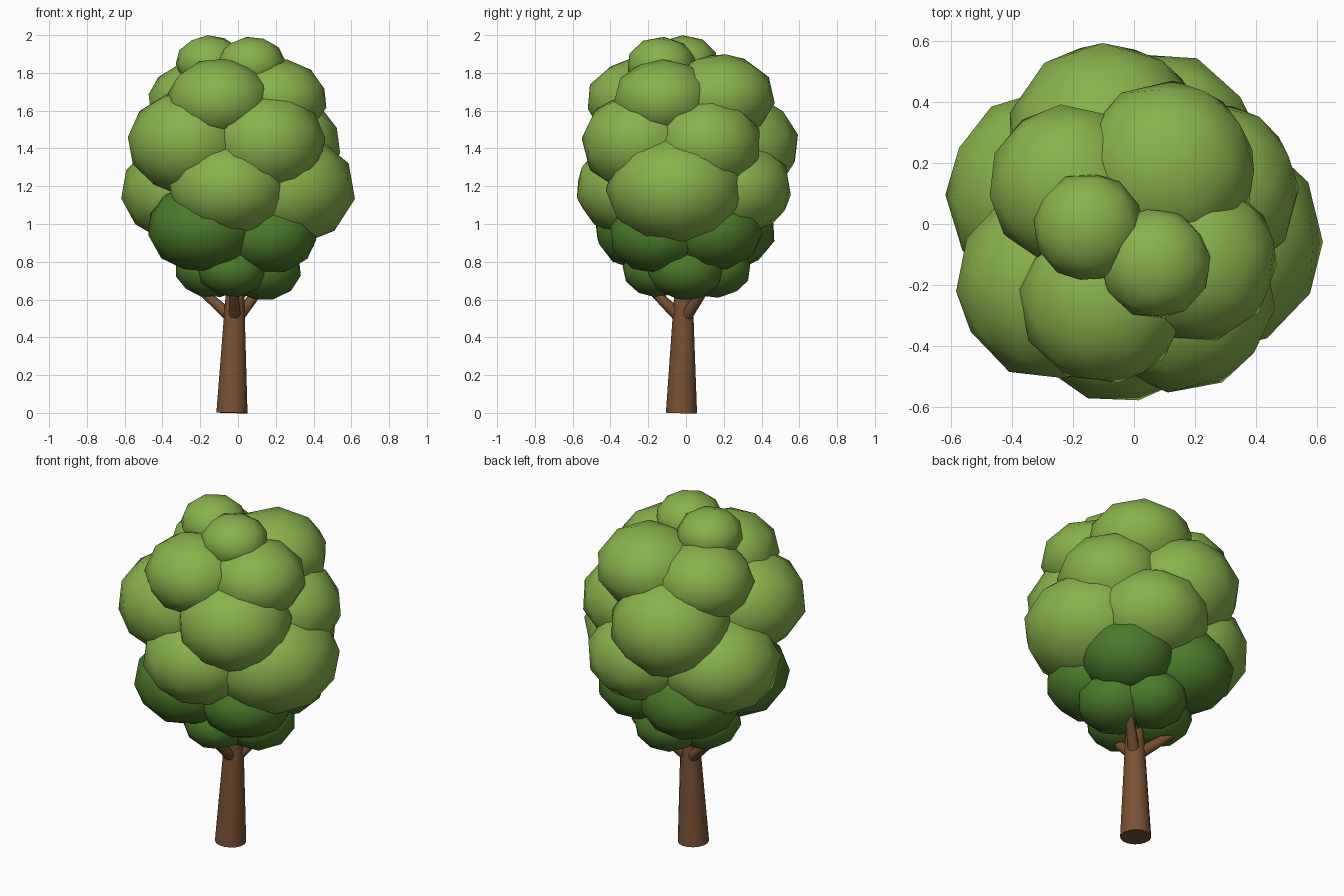
import bpy, bmesh, math, random
from mathutils import Vector, Euler, Matrix

if "Cube" in bpy.data.objects:
    bpy.data.objects.remove(bpy.data.objects["Cube"])

random.seed(4)


def material(name, rgb):
    m = bpy.data.materials.new(name)
    m.diffuse_color = (*rgb, 1)
    m.use_nodes = True
    m.node_tree.nodes["Principled BSDF"].inputs["Base Color"].default_value = m.diffuse_color
    return m


LEAF = material("light_leaf_green", (0.245, 0.445, 0.072))
SHADE = material("deep_leaf_green", (0.072, 0.197, 0.024))
BARK = material("bark_brown", (0.19, 0.083, 0.035))
SWELL = 1.035  # makes up for the coarse facets


def finish(name, bm, mat, angle=60):
    me = bpy.data.meshes.new(name)
    bm.to_mesh(me)
    bm.free()
    me.materials.append(mat)
    ob = bpy.data.objects.new(name, me)
    bpy.context.collection.objects.link(ob)
    bpy.ops.object.select_all(action='DESELECT')
    ob.select_set(True)
    bpy.context.view_layer.objects.active = ob
    bpy.ops.object.shade_smooth_by_angle(angle=math.radians(angle))
    return ob


def limb(name, start, end, r1, r2, sides):
    """Tapered round limb between two points."""
    a, b = Vector(start), Vector(end)
    d = b - a
    mat = Matrix.Translation((a + b) / 2) @ d.to_track_quat('Z', 'Y').to_matrix().to_4x4()
    bm = bmesh.new()
    bmesh.ops.create_cone(bm, cap_ends=True, segments=sides, radius1=r1, radius2=r2,
                          depth=d.length, matrix=mat)
    return finish(name, bm, BARK)


def clump(name, x, y, z, r, flat, mat):
    """Low-poly leaf clump, turned at random so facets differ, then flattened."""
    turn = Euler([random.uniform(0, 6.28) for _ in range(3)]).to_matrix().to_4x4()
    squash = Matrix.Diagonal((1, 1, flat, 1))
    bm = bmesh.new()
    bmesh.ops.create_icosphere(bm, subdivisions=2, radius=r * SWELL,
                               matrix=Matrix.Translation((x, y, z)) @ squash @ turn)
    return finish(name, bm, mat)


# Trunk and three short branches
limb("trunk", (-0.032, -0.024, 0), (-0.014, -0.012, 0.72), 0.084, 0.045, 16)
fork = (-0.016, -0.015, 0.49)
for i, tip in enumerate([(-0.22, 0.09, 0.67), (0.13, 0.11, 0.67), (-0.025, -0.2, 0.67)]):
    limb(f"branch_{i + 1}", fork, tip, 0.035, 0.022, 10)

# Crown: tiers of clumps, each tier with its flattening (x, y, z, radius)
TIERS = {
    "top_clump": (LEAF, 0.8, [
        (-0.15, -0.01, 1.855, 0.175), (0.07, -0.13, 1.845, 0.178)]),
    "upper_clump": (LEAF, 0.8, [
        (0.11, 0.18, 1.67, 0.283), (-0.21, 0.125, 1.65, 0.26),
        (-0.1, -0.25, 1.655, 0.27), (0.205, -0.12, 1.66, 0.26)]),
    "middle_clump": (LEAF, 0.87, [
        (-0.26, -0.195, 1.43, 0.315), (0.15, -0.24, 1.43, 0.305),
        (0.25, 0.11, 1.42, 0.285), (-0.09, 0.27, 1.41, 0.32)]),
    "lower_clump": (LEAF, 0.82, [
        (-0.05, -0.27, 1.19, 0.31), (0.25, -0.05, 1.185, 0.362),
        (-0.28, 0.1, 1.175, 0.33), (0.09, 0.245, 1.19, 0.31)]),
    "under_clump": (SHADE, 0.8, [
        (-0.185, -0.19, 0.98, 0.29), (0.16, -0.15, 0.94, 0.25),
        (0.165, 0.15, 0.96, 0.25), (-0.17, 0.2, 0.97, 0.27)]),
    "base_clump": (SHADE, 0.8, [
        (-0.03, -0.15, 0.76, 0.18), (0.13, 0.0, 0.76, 0.2),
        (-0.14, 0.02, 0.765, 0.19), (0.0, 0.15, 0.765, 0.19)]),
}
for name, (mat, flat, clumps) in TIERS.items():
    for i, (x, y, z, r) in enumerate(clumps):
        clump(f"{name}_{i + 1}", x, y, z, r, flat, mat)
